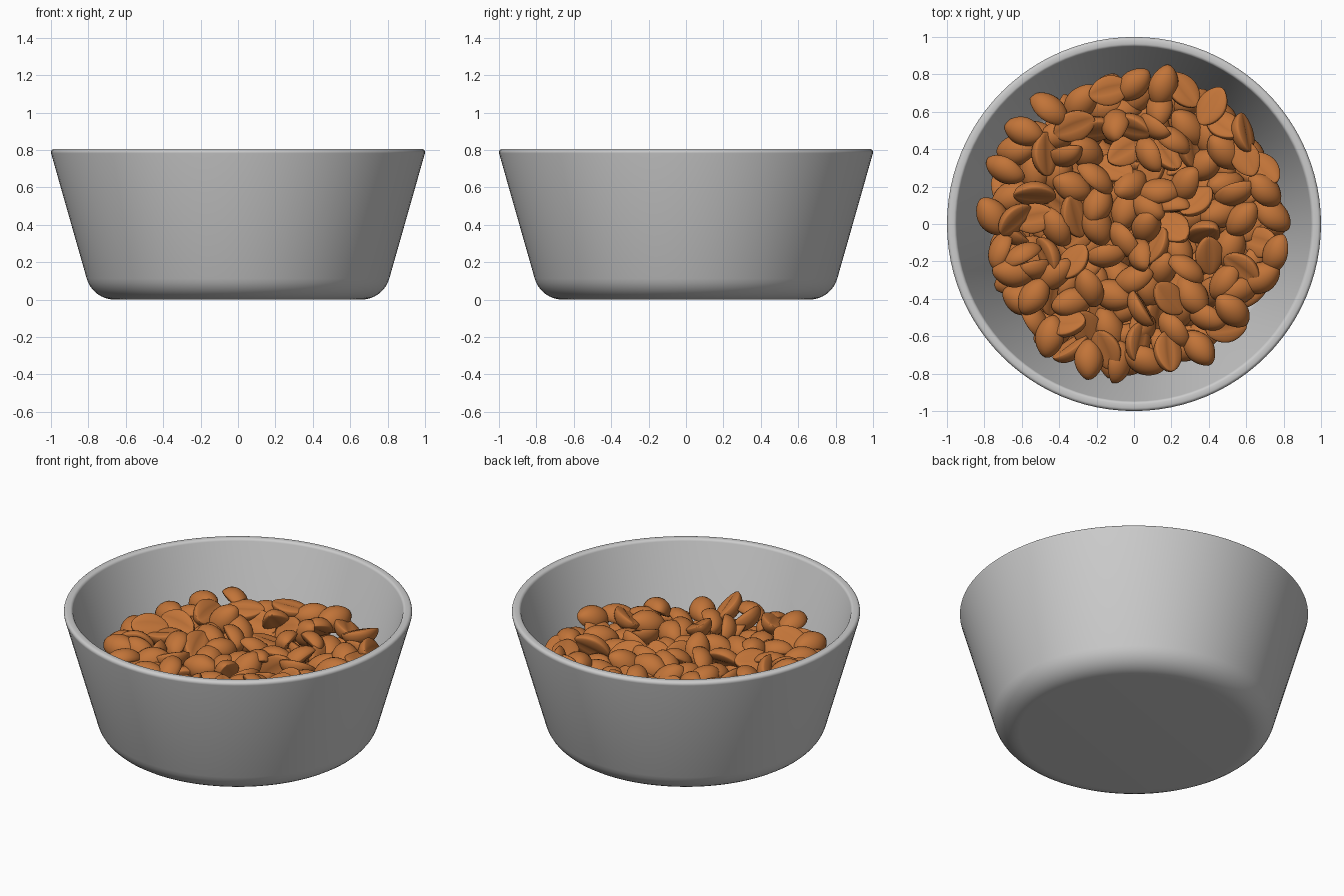
import bpy, bmesh, math, random
from mathutils import Vector, Matrix, Euler

if "Cube" in bpy.data.objects:
    bpy.data.objects.remove(bpy.data.objects["Cube"])

random.seed(11)

# Bowl: closed wall profile (radius, height) spun around z
def arc(cx, cz, r, a0, a1, n):
    return [(cx + r * math.cos(math.radians(a0 + (a1 - a0) * i / n)),
             cz + r * math.sin(math.radians(a0 + (a1 - a0) * i / n))) for i in range(n + 1)]

profile = [(0, 0)]
profile += arc(0.66, 0.155, 0.155, -90, -16, 8)    # rounded foot
profile += arc(0.981, 0.787, 0.019, -16, 80, 5)    # outer lip
profile += arc(0.966, 0.787, 0.019, 100, 164, 4)   # inner lip
profile += arc(0.655, 0.18, 0.13, -16, -90, 8)     # inside corner
profile += [(0, 0.05)]

SEG = 96
bm = bmesh.new()
verts = [bm.verts.new((r, 0, z)) for r, z in profile]
edges = [bm.edges.new(p) for p in zip(verts, verts[1:])]
bmesh.ops.spin(bm, geom=verts + edges, cent=(0, 0, 0), axis=(0, 0, 1),
               angle=math.tau, steps=SEG, use_duplicate=False)
bmesh.ops.remove_doubles(bm, verts=bm.verts, dist=0.0005)
bmesh.ops.recalc_face_normals(bm, faces=bm.faces)
mesh = bpy.data.meshes.new("bowl")
bm.to_mesh(mesh)
bm.free()
bowl = bpy.data.objects.new("bowl", mesh)
bpy.context.collection.objects.link(bowl)
bpy.context.view_layer.objects.active = bowl
bowl.select_set(True)
bpy.ops.object.shade_smooth_by_angle(angle=math.radians(35))
bowl.select_set(False)

# Coffee bean: domed back, flat belly with a shallow lengthwise crease
brown = bpy.data.materials.new("roasted_brown")
brown.diffuse_color = (0.54, 0.175, 0.04, 1)
brown.use_nodes = True
brown.node_tree.nodes["Principled BSDF"].inputs["Base Color"].default_value = brown.diffuse_color
bm = bmesh.new()
bmesh.ops.create_uvsphere(bm, u_segments=24, v_segments=14, radius=1,
                          matrix=Matrix.Rotation(math.pi / 2, 4, 'Y'))
for v in bm.verts:
    x, y, z = v.co
    y *= 1 - 0.22 * x * x
    if z < 0:
        z = 0.2 * z + 0.13 * math.exp(-(y / 0.2) ** 2) * (1 - x * x)
    v.co = (x * 0.114, y * 0.082, z * 0.078 - 0.025)
bean_mesh = bpy.data.meshes.new("coffee_bean")
bm.to_mesh(bean_mesh)
bm.free()
bean_mesh.materials.append(brown)
bean_mesh.shade_smooth()

# Pile: spaced random points filling the inside of the bowl
def inner_radius(z):
    return 0.72 + 0.287 * z - max(0, 0.2 - z) * 0.5

GAP = 0.107
spots = []
for attempt in range(20000):
    p = Vector((random.uniform(-0.78, 0.78), random.uniform(-0.78, 0.78),
                random.uniform(0.12, 0.52)))
    r = p.xy.length
    if r > inner_radius(p.z) - 0.095 or p.z > 0.48 + 0.06 * r * r:
        continue
    if all((p - q).length_squared > GAP * GAP for q in spots):
        spots.append(p)

for p in spots:
    tilt = 0.25 if p.xy.length > 0.6 or p.z < 0.2 else 0.45
    roll = random.choice((0, 0, math.pi)) + random.gauss(0, 0.75)
    spin = Euler((roll, random.gauss(0, tilt), random.uniform(0, math.tau)))
    bean = bpy.data.objects.new("coffee_bean", bean_mesh)
    bean.matrix_world = Matrix.LocRotScale(p, spin, Vector((1, 1, 1)) * random.uniform(0.95, 1.05))
    bpy.context.collection.objects.link(bean)
